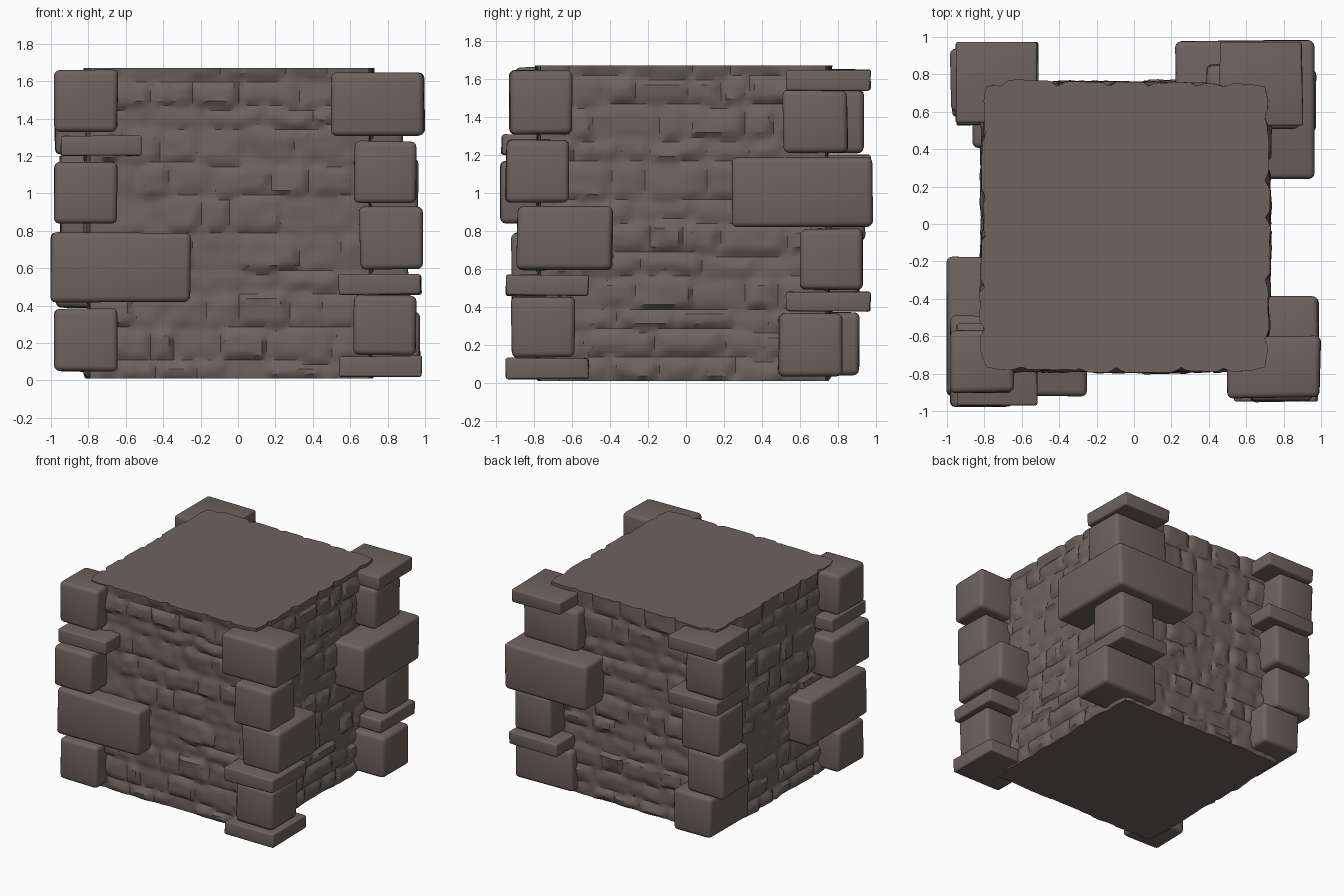
import bpy, bmesh, math, random
from mathutils import Vector, noise

if "Cube" in bpy.data.objects:
    bpy.data.objects.remove(bpy.data.objects["Cube"])

random.seed(4)
stone = bpy.data.materials.new("warm grey stone")
stone.diffuse_color = (0.150, 0.125, 0.117, 1)
stone.use_nodes = True
stone.node_tree.nodes["Principled BSDF"].inputs["Base Color"].default_value = stone.diffuse_color


def finish(bm, name, angle):
    bmesh.ops.recalc_face_normals(bm, faces=bm.faces)
    me = bpy.data.meshes.new(name)
    bm.to_mesh(me)
    bm.free()
    me.materials.append(stone)
    ob = bpy.data.objects.new(name, me)
    bpy.context.collection.objects.link(ob)
    bpy.ops.object.select_all(action='DESELECT')
    ob.select_set(True)
    bpy.context.view_layer.objects.active = ob
    bpy.ops.object.shade_smooth_by_angle(angle=math.radians(angle))
    return ob


# Corner stone: a slightly uneven block with worn, rounded edges
def block(name, x0, x1, y0, y1, z0, z1):
    bm = bmesh.new()
    bmesh.ops.create_cube(bm, size=1)
    j = lambda: random.uniform(-0.006, 0.006)
    for v in bm.verts:
        v.co = Vector((x1 if v.co.x > 0 else x0, y1 if v.co.y > 0 else y0,
                       z1 if v.co.z > 0 else z0)) + Vector((j(), j(), j() * 0.6))
    w = 0.012 if z1 - z0 < 0.2 else 0.03
    bmesh.ops.bevel(bm, geom=bm.edges[:], offset=w, segments=3, profile=0.5, affect='EDGES')
    finish(bm, name, 40)


columns = {
    "front_left_stone": [
        (-.98, -.645, -.90, -.57, 1.33, 1.66), (-.95, -.52, -.97, -.53, 1.20, 1.31),
        (-.98, -.645, -.98, -.49, .84, 1.17), (-1.0, -.255, -.92, -.18, .42, .79),
        (-.98, -.645, -.90, -.57, .05, .385)],
    "front_right_stone": [
        (.50, .995, -.93, -.60, 1.31, 1.645), (.62, .95, -.95, -.62, .95, 1.28),
        (.65, .985, -.89, -.39, .595, .93), (.54, .98, -.95, -.515, .46, .57),
        (.62, .95, -.92, -.585, .135, .455), (.54, .98, -.95, -.515, .02, .13)],
    "back_right_stone": [
        (.46, .90, .53, .97, 1.54, 1.645), (.385, .88, .51, .85, 1.21, 1.54),
        (.225, .96, .24, .98, .82, 1.19), (.575, .91, .60, .935, .49, .81),
        (.485, .92, .53, .97, .375, .48), (.46, .97, .485, .82, .035, .365)],
    "back_left_stone": [
        (-.95, -.52, .54, .97, 1.54, 1.65), (-.98, -.645, .60, .935, 1.21, 1.54),
        (-.95, -.515, .53, .97, 1.09, 1.20), (-.95, -.61, .60, .94, .745, 1.08),
        (-.97, -.635, .575, .91, .39, .73), (-.86, -.52, .41, .91, .04, .37)],
}
for name, rows in columns.items():
    for i, r in enumerate(rows):
        block(f"{name}_{i + 1}", *r)

# Wall core: four faces of worn, irregular courses with shallow joints
X0, X1, Y0, Y1, TOP = -.79, .70, -.765, .735, 1.67
N, M = 60, 66


def make_courses(length):
    courses, z = [], 0.0
    while z < TOP:
        h = random.uniform(.10, .21)
        bricks, u = [], -random.uniform(0, .2)
        while u < length:
            w = random.uniform(.14, .36)
            bricks.append((u, u + w, random.uniform(.008, .034), random.uniform(-.10, .10)))
            u += w
        courses.append((z, z + h, bricks))
        z += h
    return courses


def relief(courses, u, z, side):
    p = Vector((u * 7, z * 7, side * 9.3))
    u2 = u + .03 * noise.noise(p * .7)
    z2 = z + .03 * noise.noise(p * .7 + Vector((5, 2, 0)))
    d = 0
    for a, b, bricks in courses:
        if a <= z2 < b:
            for l, r, out, tilt in bricks:
                if l <= u2 < r:
                    gap = min(u2 - l, r - u2, z2 - a, b - z2)
                    d = (out + tilt * (z2 - (a + b) / 2)) * min(1, gap / .035)
    return d + .008 * noise.noise(p * 1.6)


bm = bmesh.new()
corners = [Vector((X0, Y0, 0)), Vector((X1, Y0, 0)), Vector((X1, Y1, 0)), Vector((X0, Y1, 0))]
rings = [[] for _ in range(M + 1)]
for s in range(4):
    a, b = corners[s], corners[(s + 1) % 4]
    length = (b - a).length
    along = (b - a).normalized()
    out = Vector((along.y, -along.x, 0))
    courses = make_courses(length)
    for i in range(N):
        t = i / N
        fade = min(1, i / 3, (N - i) / 3)
        for k in range(M + 1):
            z = .01 + (TOP - .01) * k / M
            d = fade * relief(courses, t * length, z, s)
            rings[k].append(bm.verts.new(a.lerp(b, t) + out * d + Vector((0, 0, z))))
for k in range(M):
    for i in range(4 * N):
        j = (i + 1) % (4 * N)
        bm.faces.new((rings[k][i], rings[k][j], rings[k + 1][j], rings[k + 1][i]))
bm.faces.new(rings[0][::-1])
bm.faces.new(rings[M])
finish(bm, "rough_wall_core", 35)
